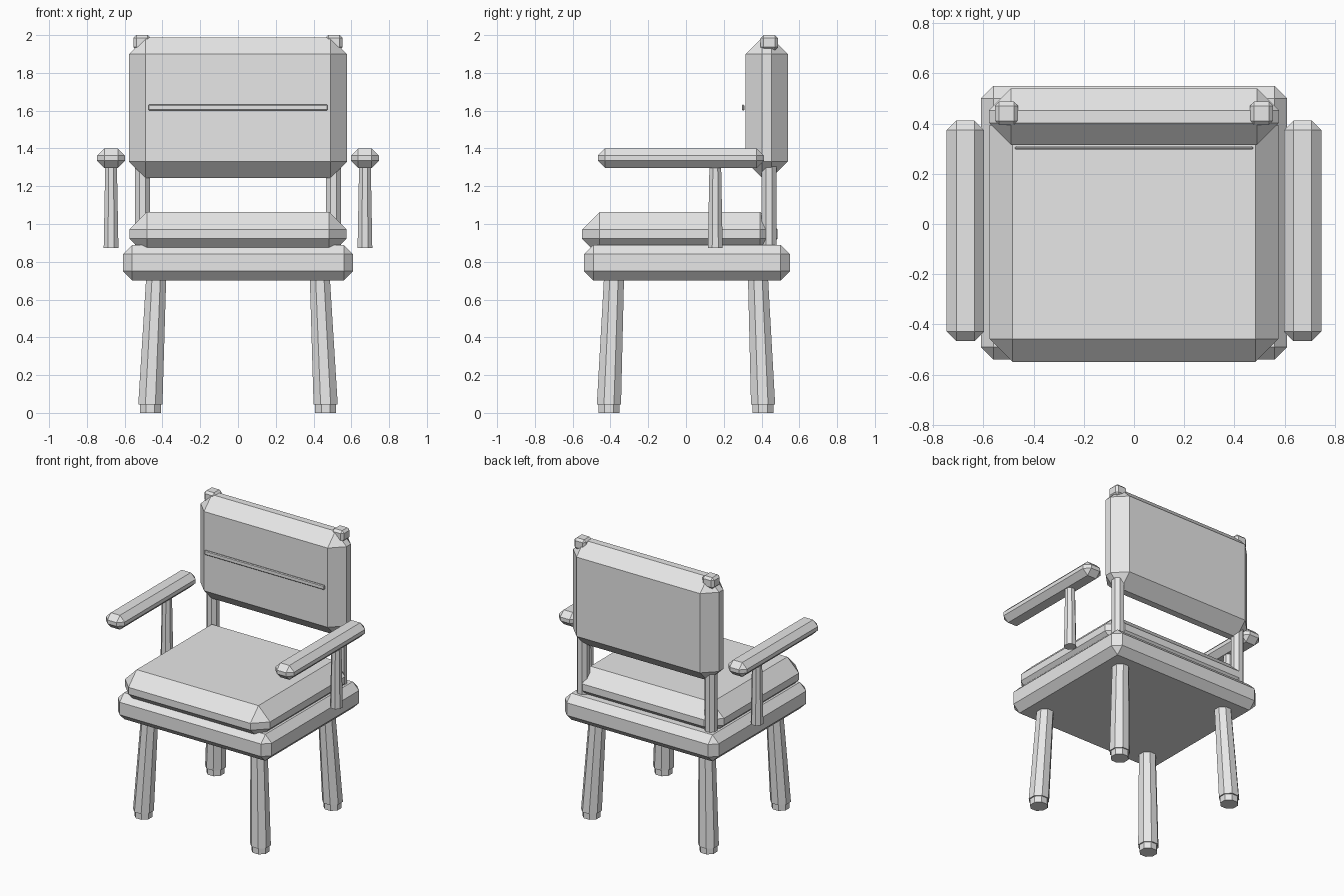
import bpy
import bmesh
from math import cos, sin, pi

if "Cube" in bpy.data.objects:
    bpy.data.objects.remove(bpy.data.objects["Cube"], do_unlink=True)

grey = bpy.data.materials.new("plain_grey")
grey.use_nodes = True
grey.diffuse_color = (0.8, 0.8, 0.8, 1)
grey.node_tree.nodes["Principled BSDF"].inputs["Base Color"].default_value = (0.8, 0.8, 0.8, 1)


def finish(name, bm):
    bmesh.ops.recalc_face_normals(bm, faces=bm.faces)
    mesh = bpy.data.meshes.new(name)
    bm.to_mesh(mesh)
    bm.free()
    mesh.materials.append(grey)
    obj = bpy.data.objects.new(name, mesh)
    bpy.context.collection.objects.link(obj)
    return obj


def chamfered_box(name, low, high, chamfer):
    """Box between two corners with every edge cut flat."""
    bm = bmesh.new()
    bmesh.ops.create_cube(bm, size=1)
    for v in bm.verts:
        v.co = [(a + b) / 2 + c * (b - a) for a, b, c in zip(low, high, v.co)]
    bmesh.ops.bevel(bm, geom=bm.edges[:], offset=chamfer, segments=1,
                    affect='EDGES', profile=0.5)
    return finish(name, bm)


def octagon_post(name, rings):
    """Eight-sided post through rings of (x, y, z, half width)."""
    bm = bmesh.new()
    loops = []
    for x, y, z, half in rings:
        r = half / cos(pi / 8)
        angles = [(i + 0.5) * pi / 4 for i in range(8)]
        loops.append([bm.verts.new((x + r * cos(a), y + r * sin(a), z)) for a in angles])
    for a, b in zip(loops, loops[1:]):
        for i in range(8):
            j = (i + 1) % 8
            bm.faces.new((a[i], a[j], b[j], b[i]))
    bm.faces.new(loops[0][::-1])
    bm.faces.new(loops[-1])
    return finish(name, bm)


# Seat and backrest
chamfered_box("seat_frame", (-0.61, -0.54, 0.70), (0.61, 0.55, 0.89), 0.05)
chamfered_box("seat_cushion", (-0.575, -0.55, 0.83), (0.575, 0.485, 1.063), 0.092)
chamfered_box("backrest_cushion", (-0.578, 0.315, 1.243), (0.578, 0.54, 1.987), 0.088)
chamfered_box("backrest_trim", (-0.475, 0.296, 1.60), (0.475, 0.31, 1.632), 0.005)

for side, s in (("left", 1), ("right", -1)):
    # Back posts with caps
    octagon_post(f"{side}_back_post", [(s * 0.506, 0.44, 0.85, 0.04),
                                       (s * 0.506, 0.44, 1.95, 0.04)])
    chamfered_box(f"{side}_post_cap", (s * 0.508 - 0.046, 0.395, 1.92),
                  (s * 0.508 + 0.046, 0.487, 2.0), 0.016)

    # Armrests and their supports
    chamfered_box(f"{side}_armrest", (s * 0.672 - 0.074, -0.467, 1.297),
                  (s * 0.672 + 0.074, 0.412, 1.40), 0.038)
    octagon_post(f"{side}_arm_support", [(s * 0.672, 0.155, 0.872, 0.039),
                                         (s * 0.672, 0.155, 1.31, 0.031)])

    # Splayed legs with narrower feet
    for end, t in (("front", -1), ("back", 1)):
        octagon_post(f"{side}_{end}_leg", [(s * 0.464, t * 0.408, 0.045, 0.064),
                                           (s * 0.433, t * 0.381, 0.72, 0.053)])
        octagon_post(f"{side}_{end}_foot", [(s * 0.464, t * 0.408, 0, 0.056),
                                            (s * 0.464, t * 0.408, 0.05, 0.056)])
